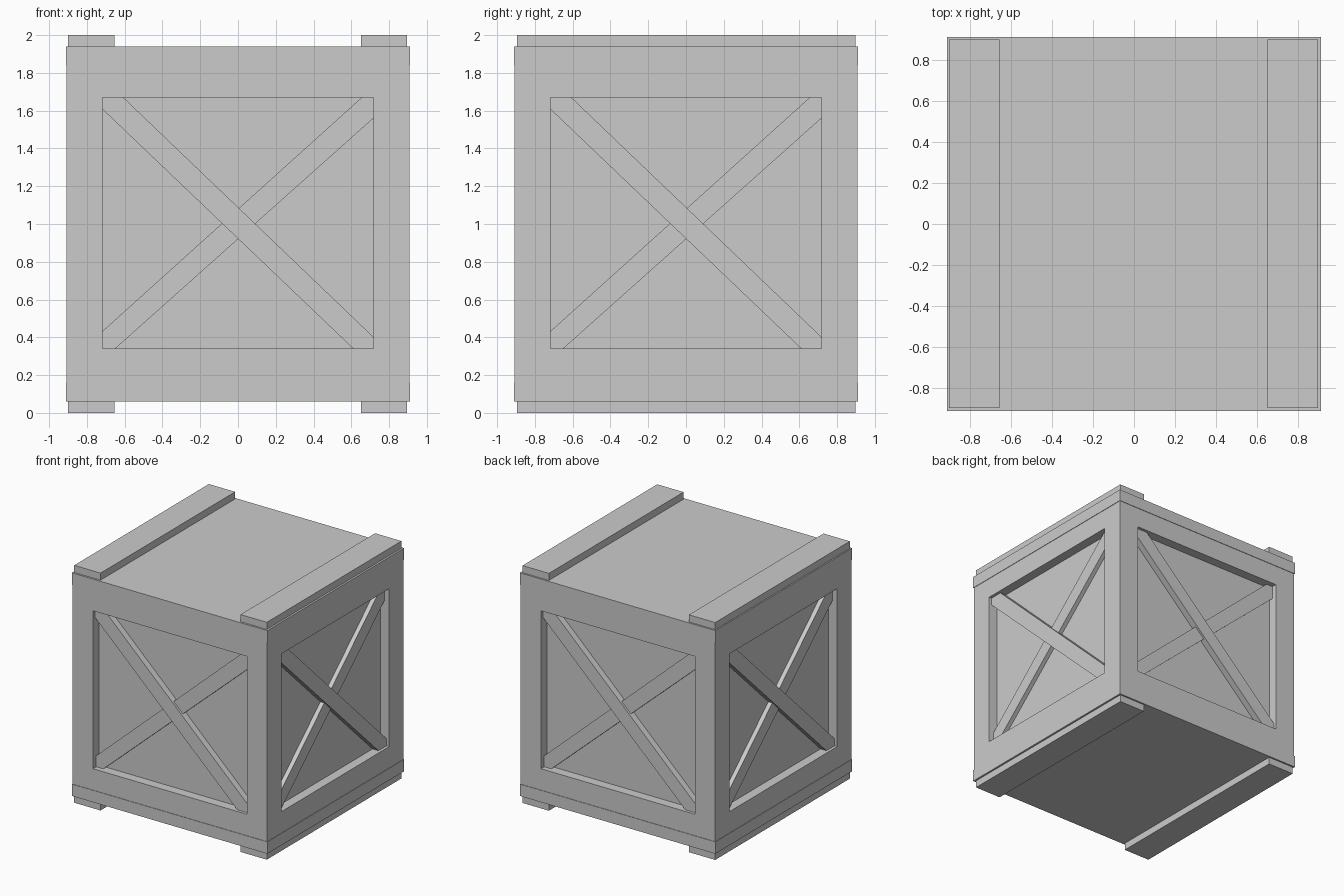
import bpy, bmesh
from math import pi
from mathutils import Matrix, Vector

if "Cube" in bpy.data.objects:
    bpy.data.objects.remove(bpy.data.objects["Cube"])

OUT = 0.907            # outer half width of the framed walls
PANEL = OUT - 0.08     # recessed panel distance from the centre
Z0, Z1 = 0.16, 1.84    # wall frame between the two slabs
OX, OZ0, OZ1 = 0.717, 0.34, 1.67   # opening in each wall


def finish(bm, name):
    bmesh.ops.remove_doubles(bm, verts=bm.verts, dist=1e-5)
    bmesh.ops.recalc_face_normals(bm, faces=bm.faces)
    me = bpy.data.meshes.new(name)
    bm.to_mesh(me)
    bm.free()
    ob = bpy.data.objects.new(name, me)
    bpy.context.collection.objects.link(ob)
    return ob


def box(name, lo, hi):
    lo, hi = Vector(lo), Vector(hi)
    bm = bmesh.new()
    bmesh.ops.create_cube(bm, size=1)
    bmesh.ops.scale(bm, vec=hi - lo, verts=bm.verts)
    bmesh.ops.translate(bm, vec=(lo + hi) / 2, verts=bm.verts)
    return finish(bm, name)


def rect(bm, rot, hw, z0, z1, d):
    pts = [(-hw, z0), (hw, z0), (hw, z1), (-hw, z1)]
    return [bm.verts.new(rot @ Vector((x, -d, z))) for x, z in pts]


def brace(name, outline, front, rot):
    # Flat diagonal board, extruded from the recessed panel outwards
    bm = bmesh.new()
    f = bm.faces.new([bm.verts.new((x, -front, z)) for x, z in outline])
    ext = bmesh.ops.extrude_face_region(bm, geom=[f], use_keep_orig=True)
    moved = [v for v in ext["geom"] if isinstance(v, bmesh.types.BMVert)]
    bmesh.ops.translate(bm, vec=(0, front - PANEL, 0), verts=moved)
    bmesh.ops.transform(bm, matrix=rot, verts=bm.verts)
    return finish(bm, name)


# Four framed walls with recessed panels, as one closed body
sides = [Matrix.Rotation(i * pi / 2, 4, 'Z') for i in range(4)]
bm = bmesh.new()
for rot in sides:
    outer = rect(bm, rot, OUT, Z0, Z1, OUT)
    rim = rect(bm, rot, OX, OZ0, OZ1, OUT)
    back = rect(bm, rot, OX, OZ0, OZ1, PANEL)
    for a, b in ((outer, rim), (rim, back)):
        for i in range(4):
            j = (i + 1) % 4
            bm.faces.new((a[i], a[j], b[j], b[i]))
    bm.faces.new(back)
for z in (Z0, Z1):
    bm.faces.new([bm.verts.new((x * OUT, y * OUT, z))
                  for x, y in ((-1, -1), (1, -1), (1, 1), (-1, 1))])
finish(bm, "crate_walls")

# Slightly proud floor and lid
S = 0.911
box("floor_slab", (-S, -S, 0.06), (S, S, Z0))
box("lid_slab", (-S, -S, Z1), (S, S, 1.94))

# Skids below and battens above
for label, z in (("skid", 0.0), ("batten", 1.94)):
    box(label + "_left", (-0.90, -0.895, z), (-0.655, 0.897, z + 0.06))
    box(label + "_right", (0.65, -0.895, z), (0.895, 0.897, z + 0.06))

# Crossed braces on every side, the falling one in front
falling = [(-OX, OZ1), (-0.607, OZ1), (OX, 0.402), (OX, OZ0), (0.61, OZ0), (-OX, 1.607)]
rising = [(-OX, OZ0), (-0.65, OZ0), (OX, 1.56), (OX, OZ1), (0.655, OZ1), (-OX, 0.433)]
for side, rot in zip(("front", "right", "back", "left"), sides):
    brace(side + "_falling_brace", falling, OUT - 0.025, rot)
    brace(side + "_rising_brace", rising, OUT - 0.043, rot)
